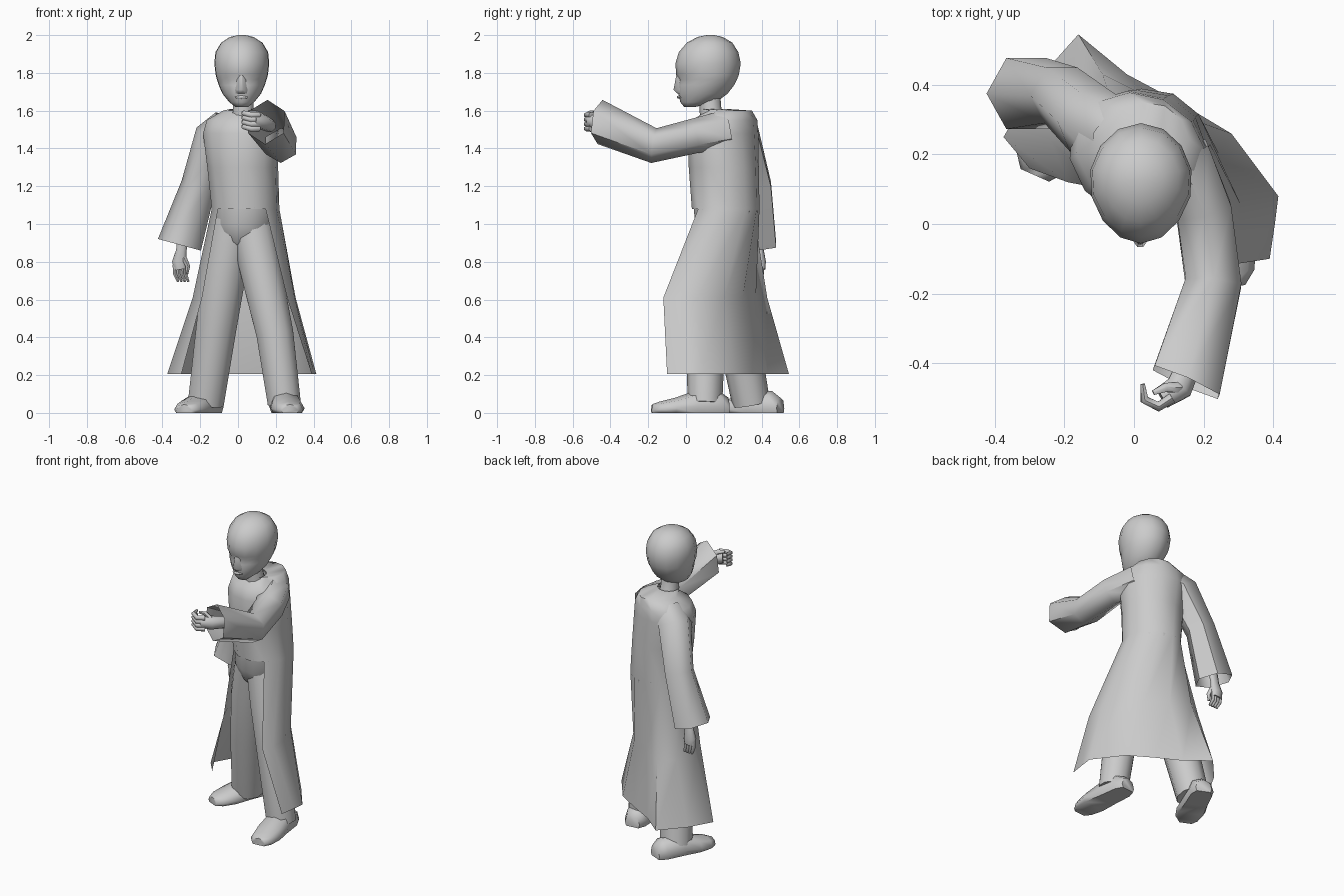
import bpy, bmesh
from math import cos, sin, pi, radians
from mathutils import Vector

cube = bpy.data.objects.get("Cube")
if cube:
    bpy.data.objects.remove(cube, do_unlink=True)

grey = bpy.data.materials.new("plain_grey")
grey.use_nodes = True
colour = (0.6, 0.6, 0.6, 1)
grey.diffuse_color = colour
grey.node_tree.nodes["Principled BSDF"].inputs["Base Color"].default_value = colour
parts = []


def finish(name, bm):
    """Turn a bmesh into a named, coloured object."""
    bmesh.ops.recalc_face_normals(bm, faces=bm.faces[:])
    mesh = bpy.data.meshes.new(name)
    bm.to_mesh(mesh)
    bm.free()
    mesh.materials.append(grey)
    obj = bpy.data.objects.new(name, mesh)
    bpy.context.collection.objects.link(obj)
    parts.append(obj)


def add_ring(bm, points):
    return [bm.verts.new(p) for p in points]


def bridge(bm, lower, upper, closed=True):
    count = len(lower)
    for i in range(count if closed else count - 1):
        j = (i + 1) % count
        bm.faces.new((lower[i], lower[j], upper[j], upper[i]))


def loft(name, rings, caps=True):
    """Skin a stack of closed rings."""
    bm = bmesh.new()
    loops = [add_ring(bm, ring) for ring in rings]
    for lower, upper in zip(loops, loops[1:]):
        bridge(bm, lower, upper)
    if caps:
        bm.faces.new(loops[0])
        bm.faces.new(loops[-1])
    finish(name, bm)


def tube(name, path, radii, sides=8, end_normal=None, caps=True, flat=1.0, turn=0.5):
    """Loft round rings along a path; an end normal tilts the last ring."""
    path = [Vector(p) for p in path]
    span = (path[-1] - path[0]).normalized()
    ref = Vector((0, 0, 1)) if abs(span.z) < 0.6 else Vector((0, 1, 0))
    rings = []
    for i, (centre, radius) in enumerate(zip(path, radii)):
        ahead = path[min(i + 1, len(path) - 1)]
        behind = path[max(i - 1, 0)]
        normal = (ahead - behind).normalized()
        if end_normal and i == len(path) - 1:
            normal = Vector(end_normal).normalized()
        side = ref.cross(normal).normalized()
        up = normal.cross(side)
        turns = [2 * pi * (k + turn) / sides for k in range(sides)]
        rings.append([centre + side * cos(t) * radius + up * sin(t) * radius * flat
                      for t in turns])
    loft(name, rings, caps)


# Coat: closed twisted torso above the waist, open flaring skirt below it
def torso_ring(z, cx, cy, wide, deep, twist=radians(-30)):
    points = []
    for k in range(12):
        angle = radians(216 - 30 * k) - twist
        u, v = wide * cos(angle), deep * sin(angle)
        points.append((cx + u * cos(twist) - v * sin(twist),
                       cy + u * sin(twist) + v * cos(twist), z))
    return points


skirt_mid = [(-.19, .12), (-.24, .24), (-.19, .37), (-.09, .43), (.03, .37),
             (.17, .3), (.245, .2), (.305, .06), (.3, -.06), (.26, -.12)]
skirt_hem = [(-.3, .16), (-.375, .25), (-.29, .4), (-.16, .545), (-.02, .43),
             (.13, .35), (.28, .26), (.415, .08), (.405, 0), (.39, -.1)]
bm = bmesh.new()
torso = [add_ring(bm, torso_ring(*r)) for r in (
    (1.08, .04, .21, .18, .18),
    (1.3, .025, .2, .19, .185),
    (1.48, .015, .195, .21, .18),
    (1.55, .02, .205, .195, .165),
    (1.6, .04, .23, .12, .12),
    (1.61, .03, .14, .07, .065))]
for lower, upper in zip(torso, torso[1:]):
    bridge(bm, lower, upper)
mid = add_ring(bm, [(x, y, .61) for x, y in skirt_mid])
hem = add_ring(bm, [(x, y, .205) for x, y in skirt_hem])
bridge(bm, torso[0][:10], mid, closed=False)
bridge(bm, mid, hem, closed=False)
finish("coat", bm)

# Six-sided sleeves with open, widened cuffs
tube("left_sleeve",
     [(.13, .2, 1.5), (.2, .04, 1.465), (.228, -.17, 1.415), (.15, -.455, 1.54)],
     [.1, .092, .093, .118], 6, end_normal=(-.4, -.9, .12), caps=False)
tube("right_sleeve",
     [(-.06, .26, 1.51), (-.125, .295, 1.465), (-.21, .37, 1.2), (-.31, .375, .89)],
     [.1, .105, .093, .118], 6, end_normal=(-.26, 0, -.96), caps=False, turn=0)

# Left hand: a cupped hand with curled fingers
tube("left_wrist", [(.17, -.38, 1.52), (.13, -.47, 1.54), (.08, -.5, 1.545)],
     [.035, .042, .035])
for i in range(4):
    z = 1.505 + i * .024
    tube(f"left_finger_{i}",
         [(.11, -.5, z), (.07, -.525, z), (.03, -.505, z + .01), (.025, -.46, z + .015)],
         [.017, .016, .014, .007], sides=6)
tube("left_thumb", [(.13, -.47, 1.565), (.09, -.47, 1.59), (.055, -.485, 1.595)],
     [.018, .015, .008], sides=6)

# Right hand: relaxed and hanging
tube("right_wrist", [(-.29, .385, .95), (-.3, .395, .86), (-.31, .4, .8), (-.305, .4, .76)],
     [.032, .03, .042, .035], flat=.6)
for i in range(4):
    x = -.335 + i * .018
    tube(f"right_finger_{i}",
         [(x, .4, .785), (x + .002, .4, .735), (x + .018, .39, .695)],
         [.013, .012, .007], sides=6)
tube("right_thumb", [(-.285, .39, .82), (-.265, .38, .775), (-.27, .375, .735)],
     [.016, .014, .007], sides=6)

# Trousers
tube("trouser_seat", [(.04, .21, 1.085), (.03, .205, .98), (.02, .2, .9), (.02, .2, .84)],
     [.176, .16, .115, .04], sides=12)
tube("right_trouser_leg",
     [(-.02, .21, 1.02), (-.07, .23, .76), (-.115, .27, .45), (-.17, .345, .05)],
     [.125, .122, .112, .1], sides=10)
tube("left_trouser_leg",
     [(.065, .19, 1.02), (.12, .15, .76), (.195, .105, .42), (.245, .1, .05)],
     [.122, .115, .103, .092], sides=10)


# Shoes: sections from heel to toe with flat soles
def shoe(name, heel, toe):
    heel, toe = Vector(heel), Vector(toe)
    ahead = (toe - heel).normalized()
    side = Vector((ahead.y, -ahead.x, 0))
    rings = []
    for along, half, tall in ((0, .05, .08), (.12, .075, .115), (.42, .08, .12),
                              (.7, .09, .08), (.9, .075, .06), (1, .045, .045)):
        outline = ((-.85, 0), (-1, .3), (-.75, .8), (0, 1), (.75, .8), (1, .3), (.85, 0))
        rings.append([heel.lerp(toe, along) + side * half * u + Vector((0, 0, tall * v))
                      for u, v in outline])
    loft(name, rings)


shoe("left_shoe", (.235, .225, 0), (.275, -.18, 0))
shoe("right_shoe", (-.125, .5, 0), (-.285, .14, 0))

# Neck and head: egg-shaped rings given as height, front, back, half width
tube("neck", [(.03, .15, 1.52), (.028, .13, 1.6), (.025, .125, 1.7)], [.075, .058, .055],
     sides=10)
rings = []
for z, front, back, half in ((1.62, -.01, .05, .035), (1.645, -.03, .16, .068),
                             (1.69, -.04, .22, .105), (1.735, -.042, .255, .125),
                             (1.765, -.037, .27, .135), (1.79, -.052, .28, .142),
                             (1.85, -.056, .29, .149), (1.91, -.038, .277, .143),
                             (1.96, .005, .245, .112), (1.99, .06, .195, .065),
                             (2, .11, .15, .02)):
    middle, reach = (front + back) / 2, (back - front) / 2
    ring = []
    for k in range(14):
        t = 2 * pi * k / 14
        narrow = 1 - .1 * max(0, cos(t))
        ring.append((.02 + half * sin(t) * narrow, middle - reach * cos(t), z))
    rings.append(ring)
loft("head", rings)

# Nose tapering up to the brow, and lips
loft("nose", [[(.018 - base, -.03, z), (.018 + base, -.03, z),
               (.018 + base / 4, tip, z), (.018 - base / 4, tip, z)]
              for z, base, tip in ((1.69, .03, -.045), (1.71, .034, -.066), (1.785, .02, -.052))])
tube("lips", [(-.015, -.03, 1.67), (.018, -.04, 1.672), (.051, -.03, 1.67)],
     [.004, .009, .004], sides=6)

# Smooth shading with crisp creases
bpy.ops.object.select_all(action="DESELECT")
for obj in parts:
    obj.select_set(True)
bpy.context.view_layer.objects.active = parts[0]
bpy.ops.object.shade_smooth_by_angle(angle=radians(60))
